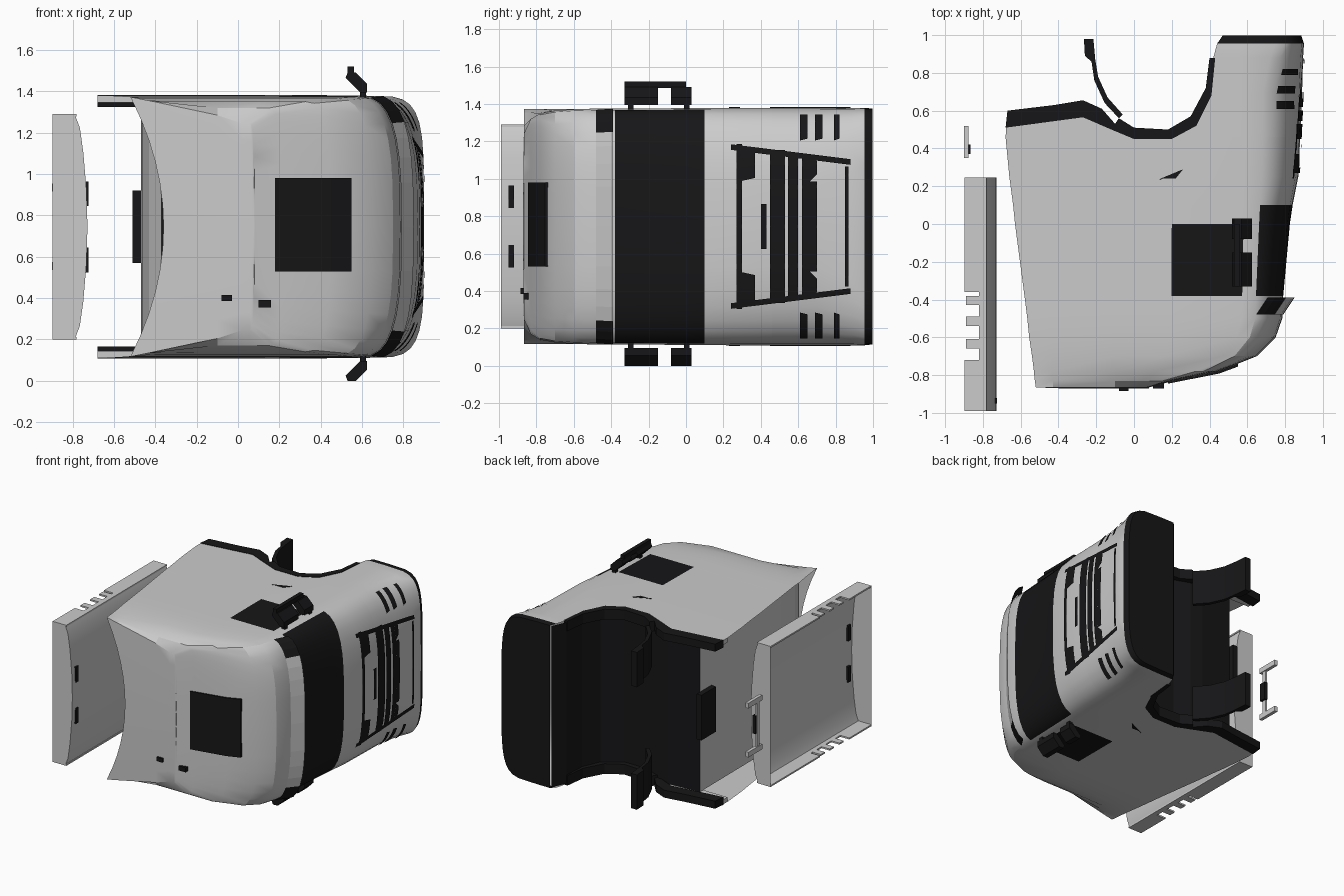
import bpy, bmesh, math

if "Cube" in bpy.data.objects:
    bpy.data.objects.remove(bpy.data.objects["Cube"])

ZC = 0.745                      # middle plane of the cab (it lies on its side)
dark = bpy.data.materials.new("dark_trim")
dark.diffuse_color = (0.008, 0.008, 0.009, 1)
dark.use_nodes = True
dark.node_tree.nodes["Principled BSDF"].inputs["Base Color"].default_value = dark.diffuse_color
grey = bpy.data.materials.new("panel_grey")
grey.diffuse_color = (0.55, 0.55, 0.55, 1)
grey.use_nodes = True
grey.node_tree.nodes["Principled BSDF"].inputs["Base Color"].default_value = grey.diffuse_color


def make(name, verts, faces, mat=None, dark_faces=(), smooth=False):
    me = bpy.data.meshes.new(name)
    me.from_pydata(verts, [], faces)
    me.materials.append(mat or grey)
    me.materials.append(dark)
    for i in dark_faces:
        me.polygons[i].material_index = 1
    bm = bmesh.new()
    bm.from_mesh(me)
    bmesh.ops.remove_doubles(bm, verts=bm.verts, dist=0.0005)
    bmesh.ops.recalc_face_normals(bm, faces=bm.faces)
    bm.to_mesh(me)
    bm.free()
    ob = bpy.data.objects.new(name, me)
    bpy.context.collection.objects.link(ob)
    if smooth:
        bpy.context.view_layer.objects.active = ob
        ob.select_set(True)
        bpy.ops.object.shade_smooth_by_angle(angle=math.radians(25))
        ob.select_set(False)
    return ob


def prism(name, pts, z0, z1, mat=None):
    """Solid from an outline in x,y, between two heights relative to ZC."""
    n = len(pts)
    v = [(x, y, ZC + z) for z in (z0, z1) for x, y in pts]
    f = [tuple(range(n)), tuple(range(n, 2 * n))]
    f += [(i, (i + 1) % n, n + (i + 1) % n, n + i) for i in range(n)]
    return make(name, v, f, mat)


def box(name, x, y, z, mat=None):
    return prism(name, [(x[0], y[0]), (x[1], y[0]), (x[1], y[1]), (x[0], y[1])], z[0], z[1], mat)


def strip(name, path, z0, z1, mat=None):
    """Open sheet following a path in x,y."""
    n = len(path)
    v = [(x, y, ZC + z) for z in (z0, z1) for x, y in path]
    return make(name, v, [(i, i + 1, n + i + 1, n + i) for i in range(n - 1)], mat)


# Stations along y: y, back x, front x, half width, corner squareness
UPPER = [(-0.865, -0.52, 0.08, 0.50, 3), (-0.83, -0.525, 0.21, 0.575, 3),
         (-0.78, -0.53, 0.45, 0.605, 3), (-0.70, -0.54, 0.65, 0.62, 3),
         (-0.60, -0.555, 0.75, 0.627, 3), (-0.50, -0.565, 0.785, 0.63, 3),
         (-0.38, -0.58, 0.79, 0.63, 3), (0.0, -0.63, 0.825, 0.633, 3),
         (0.10, -0.64, 0.84, 0.634, 3), (0.25, -0.66, 0.87, 0.635, 3),
         (0.46, -0.68, 0.88, 0.635, 3)]
LOWER = [(0.46, 0.2, 0.88, 0.635, 3), (0.56, 0.35, 0.885, 0.635, 3), (0.70, 0.41, 0.89, 0.635, 3),
         (0.88, 0.42, 0.895, 0.635, 4), (0.955, 0.44, 0.90, 0.635, 5), (0.998, 0.47, 0.885, 0.63, 5)]
ARC = 8


def corner_x(xf):
    return 0.58 * min(1, xf / 0.8)


def section(st):
    y, xb, xf, w, n = st
    s = min(1, xf / 0.8)
    if xb < 0:                  # the rear edge stays square, the front is rounded
        half = [(xb, max(w, 0.628)), (-0.43, max(w, 0.61)), (-0.1, max(w, 0.54)), (0.2 * s, w)]
    else:
        half = [(xb + (0.58 - xb) * i / 4, w) for i in range(4)]
    x0 = corner_x(xf)
    for j in range(ARC + 1):
        t = math.pi / 2 * j / ARC
        half.append((x0 + (xf - x0) * math.sin(t) ** (2 / n), w * max(0, math.cos(t)) ** (2 / n)))
    pts = half + [(x, -z) for x, z in half[-2::-1]]
    return [(x, y, ZC + z) for x, z in pts]


def loft(name, stations, is_dark, cap):
    rows = [section(s) for s in stations]
    n = len(rows[0])
    v = [p for r in rows for p in r]
    f, d = [], []
    for i in range(len(rows) - 1):
        for j in range(n - 1):
            if is_dark(stations[i][0], min(j, n - 2 - j)):
                d.append(len(f))
            f.append((i * n + j, i * n + j + 1, (i + 1) * n + j + 1, (i + 1) * n + j))
    if cap == "roof":           # roof skin with a hollow rear edge
        S, base, top = 12, len(v), rows[0]
        for k in range(n // 2 + 1):
            x, y, z = top[k]
            dip = (0.16, 0.10)[k] if k < 2 else 0
            for i in range(S + 1):
                t = 1 - 2 * i / S
                v.append((x + dip * (1 - t * t), y - 0.006 * (1 - t * t), ZC + (z - ZC) * t))
        for k in range(n // 2):
            for i in range(S):
                a = base + k * (S + 1) + i
                f.append((a, a + 1, a + S + 2, a + S + 1))
    else:                       # flat underside
        d.append(len(f))
        f.append(tuple(range(len(v) - n, len(v))))
    return make(name, v, f, None, d, smooth=True)


loft("cab_shell", UPPER,
     lambda y, j: (j == 3 and -0.4 < y < -0.01) or (j > 4 and -0.4 < y < 0.09), "roof")
loft("front_and_bumper", LOWER, lambda y, j: y > 0.95, "under")


def front_x(y, z):
    tab = UPPER + LOWER[1:]
    for a, b in zip(tab, tab[1:]):
        if a[0] <= y <= b[0]:
            t = (y - a[0]) / (b[0] - a[0])
            xf, w, n = (a[i] + (b[i] - a[i]) * t for i in (2, 3, 4))
            x0 = corner_x(xf)
            return x0 + (xf - x0) * max(0, 1 - (abs(z) / w) ** n) ** (1 / n)


def front_patch(name, y0, y1, za, zb, out=0.008, seg=10):
    """Curved plate lying on the front; za, zb are (z at y0, z at y1)."""
    v = []
    for k, y in enumerate((y0, y1)):
        for i in range(seg + 1):
            z = za[k] + (zb[k] - za[k]) * i / seg
            v.append((front_x(y, z) + out, y, ZC + z))
    return make(name, v, [(i, i + 1, seg + 2 + i, seg + 1 + i) for i in range(seg)], dark)


# Grille slats, frame and lamp surrounds
for y0, y1, w in [(0.27, 0.30, 0.44), (0.45, 0.53, 0.41), (0.545, 0.60, 0.39), (0.62, 0.66, 0.38),
                  (0.85, 0.87, 0.32)]:
    front_patch("grille_slat", y0, y1, (-w, -w), (w, w))
front_patch("grille_step", 0.40, 0.43, (-0.12, -0.12), (0.12, 0.12))
front_patch("grille_base", 0.66, 0.70, (-0.24, -0.24), (0.24, 0.24))
for s in (-1, 1):
    front_patch("grille_frame", 0.24, 0.88, (s * 0.41, s * 0.33), (s * 0.44, s * 0.36))
    front_patch("grille_vent", 0.28, 0.37, (s * 0.24, s * 0.26), (s * 0.42, s * 0.42))
    front_patch("grille_corner", 0.66, 0.70, (s * 0.24, s * 0.28), (s * 0.38, s * 0.35))
    for y0, y1 in ((0.61, 0.65), (0.69, 0.73), (0.79, 0.82)):
        front_patch("lamp_surround", y0, y1, (s * 0.46, s * 0.47), (s * 0.60, s * 0.60))

# Sun visor above the windscreen
sec = [p for p in section((-0.48, -0.6, 0.79, 0.632, 3)) if p[0] > 0.6]
out = [(x + 0.06, -0.39, ZC + (z - ZC) * 1.01) for x, y, z in sec]
m = len(sec)
make("sun_visor", sec + out, [(i, i + 1, m + i + 1, m + i) for i in range(m - 1)], None,
     [0, 1, 2, m - 4, m - 3, m - 2])

# Roof hatch and small roof lamps
prism("roof_hatch", [(0.18, -0.845), (0.45, -0.792), (0.55, -0.755), (0.55, -0.72), (0.18, -0.80)],
      -0.215, 0.235, dark)
box("roof_lamp", (-0.08, -0.03), (-0.885, -0.85), (-0.36, -0.33), dark)
box("roof_lamp", (0.10, 0.16), (-0.87, -0.82), (-0.39, -0.355), dark)

# Back wall, leaning forward towards the roof, and the mount at its foot
strip("back_wall", [(-0.37, -0.85), (-0.43, -0.72), (-0.465, -0.5), (-0.47, 0.50)], -0.60, 0.60)
box("back_wall_mount", (-0.51, -0.47), (0.36, 0.54), (-0.175, 0.175), dark)

# Wheel arch liner and floor
strip("arch_liner", [(-0.47, 0.50), (-0.2, 0.52), (-0.1, 0.51), (0.02, 0.465), (0.2, 0.465),
                     (0.34, 0.56), (0.40, 0.7), (0.41, 0.88), (0.46, 0.99)], -0.625, 0.625, dark)

for s in (-1, 1):
    def span(a, b):
        return min(s * a, s * b), max(s * a, s * b)
    # Side skirt, arch trim, mudguard
    prism("lower_side", [(-0.68, 0.46), (-0.675, 0.53), (-0.28, 0.58), (-0.12, 0.51), (0.0, 0.46)],
          *span(0.60, 0.635))
    prism("side_skirt", [(-0.68, 0.51), (-0.67, 0.60), (-0.42, 0.63), (-0.27, 0.655), (-0.17, 0.61),
                         (-0.1, 0.53), (-0.12, 0.50), (-0.27, 0.565)], *span(0.58, 0.638), dark)
    prism("arch_trim", [(-0.12, 0.5), (0.0, 0.45), (0.2, 0.45), (0.33, 0.52), (0.41, 0.68), (0.43, 0.88),
                        (0.40, 0.88), (0.38, 0.72), (0.30, 0.57), (0.18, 0.5), (0.0, 0.51), (-0.08, 0.56)],
          *span(0.56, 0.638), dark)
    prism("mudguard", [(-0.06, 0.58), (-0.14, 0.67), (-0.19, 0.78), (-0.205, 0.87), (-0.215, 0.98),
                       (-0.265, 0.98), (-0.26, 0.89), (-0.225, 0.86), (-0.21, 0.76), (-0.155, 0.64),
                       (-0.08, 0.56)], *span(0.34, 0.61), dark)
    # Door handle
    prism("door_handle", [(0.13, 0.23), (0.26, 0.29), (0.22, 0.24), (0.14, 0.24)],
          *span(0.62, 0.638), dark)
    # Mirrors: outline in x,z swept along y
    prof = [(0.59, 0.65), (0.625, 0.65), (0.625, 0.69), (0.57, 0.745), (0.53, 0.745), (0.52, 0.72)]
    k = len(prof)
    for y0, y1 in ((-0.33, -0.15), (-0.08, 0.03)):
        v = [(x, y, ZC + s * z) for y in (y0, y1) for x, z in prof]
        f = [tuple(range(k)), tuple(range(k, 2 * k))]
        f += [(i, (i + 1) % k, k + (i + 1) % k, k + i) for i in range(k)]
        make("mirror", v, f, dark)
    for y in (-0.31, -0.01):
        box("mirror_arm", (0.59, 0.62), (y, y + 0.03), span(0.61, 0.67), dark)
box("mirror_bar", (0.53, 0.56), (-0.33, 0.0), (0.74, 0.775), dark)

# Rear wind panel: curved skin with rim, hollow towards the back
half = [(-0.79, 0.545), (-0.765, 0.48), (-0.748, 0.36), (-0.733, 0.18)]
skin = half + [(-0.728, 0.0)] + [(x, -z) for x, z in half[::-1]]
k = len(skin)
v = [(x, y, ZC + z) for y in (-0.99, 0.245) for x, z in skin]
v += [(-0.897, y, ZC + z) for y in (-0.99, 0.245) for z in (0.545, -0.545)]
f = [(i, i + 1, k + i + 1, k + i) for i in range(k - 1)]
f += [tuple(range(k)) + (2 * k + 1, 2 * k), tuple(range(k, 2 * k)) + (2 * k + 3, 2 * k + 2)]
make("rear_panel", v, f, smooth=True)
for s in (-1, 1):
    def rim(x, y, mat=None):
        box("rear_panel_rim", x, y, (min(s * 0.545, s * 0.533), max(s * 0.545, s * 0.533)), mat)
    rim((-0.897, -0.78), (-0.99, -0.72))
    rim((-0.897, -0.78), (-0.36, 0.245))
    rim((-0.82, -0.78), (-0.72, -0.36))
    for y in (-0.66, -0.54, -0.43):
        rim((-0.89, -0.82), (y, y + 0.05))
    box("panel_slot", (-0.75, -0.724), (-0.95, -0.92), (s * 0.16 - 0.06, s * 0.16 + 0.06), dark)
    # Prongs of the loose bracket behind the panel
    box("bracket_prong", (-0.90, -0.875), (0.35, 0.52), (s * 0.19 - 0.02, s * 0.19 + 0.02))
box("bracket_bar", (-0.895, -0.88), (0.38, 0.41), (-0.19, 0.19))
box("bracket_plate", (-0.89, -0.865), (0.37, 0.42), (-0.07, 0.07), dark)
